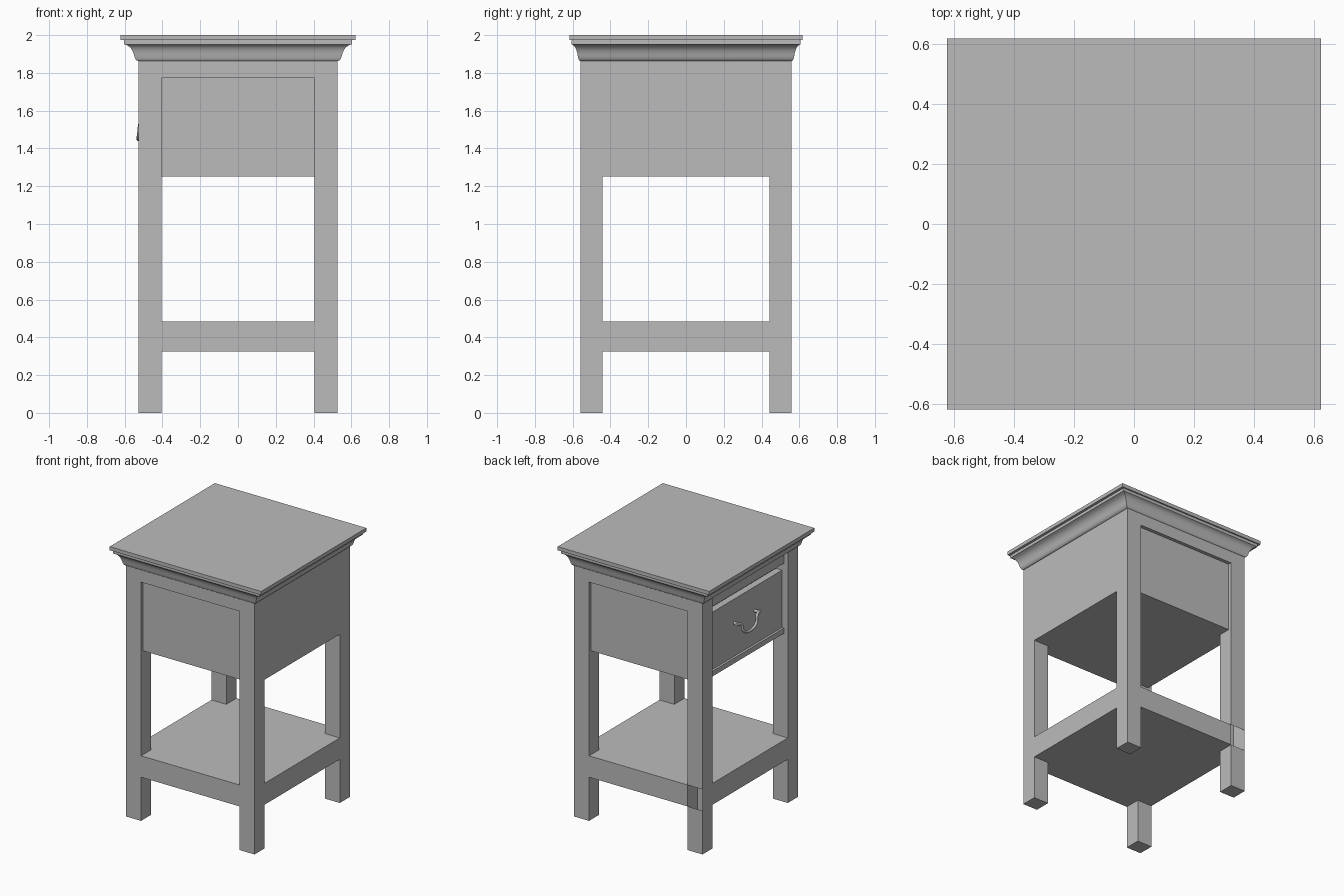
import bpy
import bmesh
from math import pi

cube = bpy.data.objects.get("Cube")
if cube:
    bpy.data.objects.remove(cube, do_unlink=True)

# One plain grey for the whole piece
grey = bpy.data.materials.new("plain_grey")
grey.use_nodes = True
GREY = (0.5, 0.5, 0.5, 1)
grey.diffuse_color = GREY
grey.node_tree.nodes["Principled BSDF"].inputs["Base Color"].default_value = GREY

# Main sizes
OUT_X, OUT_Y = 0.527, 0.559      # outer faces of the legs
IN_X, IN_Y = 0.405, 0.4415       # inner faces of the legs
SHELF_Z = (0.324, 0.483)
BODY_Z = (1.252, 1.862)
RAIL_Z = 1.772


def add_object(name, bm):
    mesh = bpy.data.meshes.new(name)
    bmesh.ops.recalc_face_normals(bm, faces=bm.faces)
    bm.to_mesh(mesh)
    bm.free()
    mesh.materials.append(grey)
    obj = bpy.data.objects.new(name, mesh)
    bpy.context.collection.objects.link(obj)
    return obj


def smooth(obj):
    bpy.ops.object.select_all(action="DESELECT")
    obj.select_set(True)
    bpy.context.view_layer.objects.active = obj
    bpy.ops.object.shade_smooth_by_angle(angle=pi / 5)


def loft(name, rings):
    """Skin a stack of equal-length rings and cap both ends."""
    bm = bmesh.new()
    loops = [[bm.verts.new(p) for p in ring] for ring in rings]
    for low, high in zip(loops, loops[1:]):
        for i in range(len(low)):
            j = (i + 1) % len(low)
            bm.faces.new((low[i], low[j], high[j], high[i]))
    bm.faces.new(loops[0])
    bm.faces.new(loops[-1])
    return add_object(name, bm)


def rect(x0, x1, y0, y1, z):
    return [(x0, y0, z), (x1, y0, z), (x1, y1, z), (x0, y1, z)]


def box(name, x, y, z):
    y = sorted(y)
    return loft(name, [rect(*x, *y, h) for h in z])


# Legs, split at the shelf; the back right one has an open patch at shelf height
for sx, side in ((1, "left"), (-1, "right")):
    for sy, end in ((-1, "front"), (1, "back")):
        xs = sorted((sx * IN_X, sx * OUT_X))
        leg = box(f"{end}_{side}_leg", xs, (sy * IN_Y, sy * OUT_Y),
                  (0, *SHELF_Z, BODY_Z[1]))
        if (side, end) == ("right", "back"):
            bm = bmesh.new()
            bm.from_mesh(leg.data)
            patch = [f for f in bm.faces if f.normal.y > 0.9
                     and SHELF_Z[0] < f.calc_center_median().z < SHELF_Z[1]]
            bmesh.ops.delete(bm, geom=patch, context="FACES")
            bm.to_mesh(leg.data)
            bm.free()

# Shelf: cross-shaped slab running between the legs, flush with their outsides
cross = []
for sx, sy in ((1, 1), (-1, 1), (-1, -1), (1, -1)):
    corner = [(sx * OUT_X, sy * IN_Y), (sx * IN_X, sy * IN_Y), (sx * IN_X, sy * OUT_Y)]
    cross += corner if sx * sy > 0 else corner[::-1]
loft("shelf", [[(x, y, z) for x, y in cross] for z in SHELF_Z])

# Cabinet body with recessed front and back panels under flush rails
box("cabinet_body", (-0.43, OUT_X), (-IN_Y, IN_Y), BODY_Z)
for sy, end in ((-1, "front"), (1, "back")):
    box(f"{end}_panel", (-IN_X, IN_X), (sy * IN_Y, sy * 0.533), (BODY_Z[0], RAIL_Z))
    box(f"{end}_top_rail", (-IN_X, IN_X), (sy * IN_Y, sy * OUT_Y), (RAIL_Z, BODY_Z[1]))

# Drawer side
box("drawer_top_rail", (-0.497, -0.43), (-IN_Y, IN_Y), (RAIL_Z, BODY_Z[1]))
box("drawer_bottom_rail", (-0.497, -0.43), (-IN_Y, IN_Y), (BODY_Z[0], 1.291))
box("drawer_front", (-0.48, -0.425), (-IN_Y, IN_Y), (1.291, 1.716))

# Drawer handle: a bent rod hanging from two short posts
half = [(-0.51, 0.14, 1.54), (-0.518, 0.095, 1.53), (-0.525, 0.075, 1.475)]
path = half + [(-0.528, 0, 1.45)] + [(x, -y, z) for x, y, z in half[::-1]]
curve = bpy.data.curves.new("drawer_handle", "CURVE")
curve.dimensions = "3D"
curve.bevel_depth = 0.01
curve.bevel_resolution = 3
curve.resolution_u = 6
curve.use_fill_caps = True
spline = curve.splines.new("BEZIER")
spline.bezier_points.add(len(path) - 1)
for point, co in zip(spline.bezier_points, path):
    point.co = co
    point.handle_left_type = point.handle_right_type = "AUTO"
curve.materials.append(grey)
bpy.context.collection.objects.link(bpy.data.objects.new("drawer_handle", curve))
for sy, side in ((1, "back"), (-1, "front")):
    bpy.ops.mesh.primitive_cylinder_add(vertices=12, radius=0.011, depth=0.042,
                                        location=(-0.497, sy * 0.12, 1.538),
                                        rotation=(0, pi / 2, 0))
    post = bpy.context.object
    post.name = f"{side}_handle_post"
    post.data.materials.append(grey)
    smooth(post)

# Crown moulding: (share of overhang, height), mitred at the corners
profile = [(0, 1.862), (0.12, 1.866), (0.2, 1.873), (0.26, 1.882), (0.31, 1.895),
           (0.37, 1.909), (0.46, 1.923), (0.59, 1.936), (0.75, 1.945), (0.95, 1.951)]
rings = []
for t, z in profile:
    x, y = OUT_X + 0.076 * t, OUT_Y + 0.048 * t
    rings.append(rect(-x, x, -y, y, z))
smooth(loft("crown_moulding", rings))

# Fillet and table top
box("top_fillet", (-0.603, 0.603), (-0.607, 0.607), (1.951, 1.973))
box("table_top", (-0.622, 0.622), (-0.617, 0.617), (1.973, 2.0))
